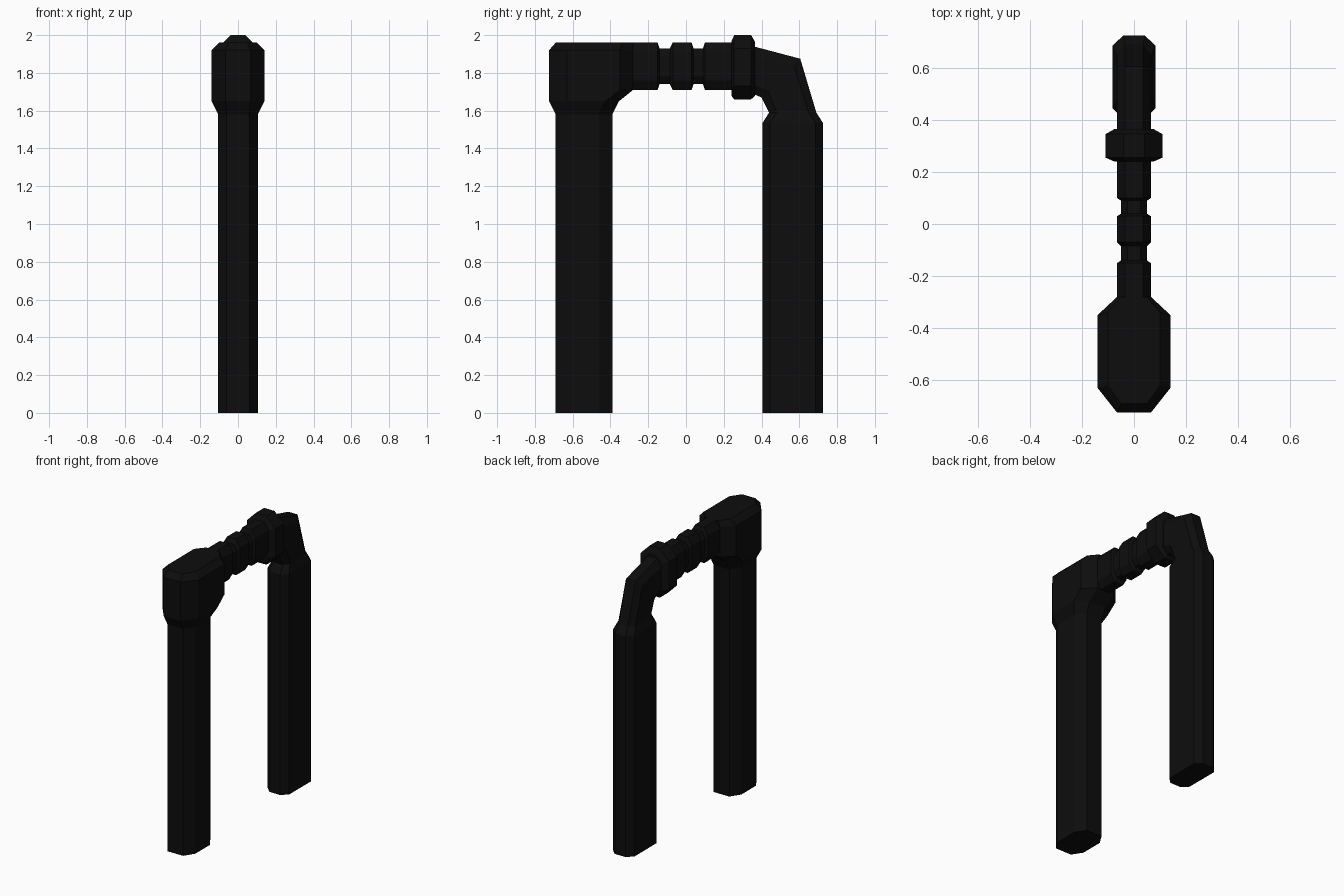
import bpy, bmesh

if "Cube" in bpy.data.objects:
    bpy.data.objects.remove(bpy.data.objects["Cube"])

black = bpy.data.materials.new("black")
black.diffuse_color = (0.004, 0.004, 0.004, 1)
black.use_nodes = True
black.node_tree.nodes["Principled BSDF"].inputs["Base Color"].default_value = black.diffuse_color


def loft(name, rings):
    """Skin eight-sided rings. Ring = (outer y,z), (inner y,z), half width,
    corner cut in x, corner cut at outer end, corner cut at inner end."""
    bm = bmesh.new()
    loops = []
    for (ay, az), (by, bz), hx, cx, co, ci in rings:
        dy, dz = by - ay, bz - az
        length = (dy * dy + dz * dz) ** 0.5
        side = [(hx - cx, 0), (hx, co), (hx, length - ci), (hx - cx, length)]
        outline = side + [(-x, t) for x, t in reversed(side)]
        loops.append([bm.verts.new((x, ay + dy * t / length, az + dz * t / length))
                      for x, t in outline])
    for a, b in zip(loops, loops[1:]):
        for i in range(8):
            j = (i + 1) % 8
            bm.faces.new((a[i], a[j], b[j], b[i]))
    bm.faces.new(loops[0])
    bm.faces.new(loops[-1])
    bmesh.ops.recalc_face_normals(bm, faces=bm.faces)
    mesh = bpy.data.meshes.new(name)
    bm.to_mesh(mesh)
    bm.free()
    mesh.materials.append(black)
    obj = bpy.data.objects.new(name, mesh)
    bpy.context.collection.objects.link(obj)
    return obj


def upright(z, y0, y1, hx, cx, c0, c1):
    return (y0, z), (y1, z), hx, cx, c0, c1


def along(y, top, bottom, hx, cx, cz):
    return (y, top), (y, bottom), hx, cx, cz, cz


# Front leg with its flared head
loft("front_leg", [upright(z, -0.69, -0.39, 0.105, 0.045, 0.07, 0.07)
                   for z in (0, 1.58)])
loft("front_head", [
    upright(1.58, -0.69, -0.39, 0.105, 0.045, 0.07, 0.07),
    upright(1.65, -0.725, -0.355, 0.14, 0.075, 0.095, 0.07),
    upright(1.71, -0.725, -0.28, 0.14, 0.075, 0.095, 0.07),
    upright(1.92, -0.725, -0.28, 0.14, 0.075, 0.095, 0.07),
    upright(1.96, -0.69, -0.28, 0.10, 0.05, 0.07, 0.06)])

# Ribbed crossbar: thick bands separated by two grooves
wide, thin = (1.96, 1.71, 0.065, 0.03, 0.05), (1.93, 1.74, 0.05, 0.025, 0.04)
bands = [(-0.32, wide), (-0.15, wide), (-0.14, thin), (-0.085, thin),
         (-0.07, wide), (0.03, wide), (0.04, thin), (0.09, thin),
         (0.10, wide), (0.26, wide)]
loft("crossbar", [along(y, *s) for y, s in bands])

# Raised collar
end, mid = (1.965, 1.68, 0.075, 0.045, 0.05), (2.0, 1.66, 0.11, 0.07, 0.07)
loft("collar", [along(0.24, *end), along(0.255, *mid),
                along(0.345, *mid), along(0.365, *end)])

# Bent elbow leading into the rear leg
loft("elbow", [
    ((0.34, 1.945), (0.34, 1.695), 0.065, 0.03, 0.05, 0.05),
    ((0.605, 1.875), (0.40, 1.67), 0.065, 0.03, 0.05, 0.05),
    ((0.69, 1.59), (0.44, 1.59), 0.065, 0.03, 0.04, 0.04)])
loft("rear_leg", [
    upright(1.59, 0.69, 0.44, 0.065, 0.03, 0.04, 0.04),
    upright(1.535, 0.725, 0.405, 0.083, 0.042, 0.04, 0.04),
    upright(0, 0.725, 0.405, 0.083, 0.042, 0.04, 0.04)])
